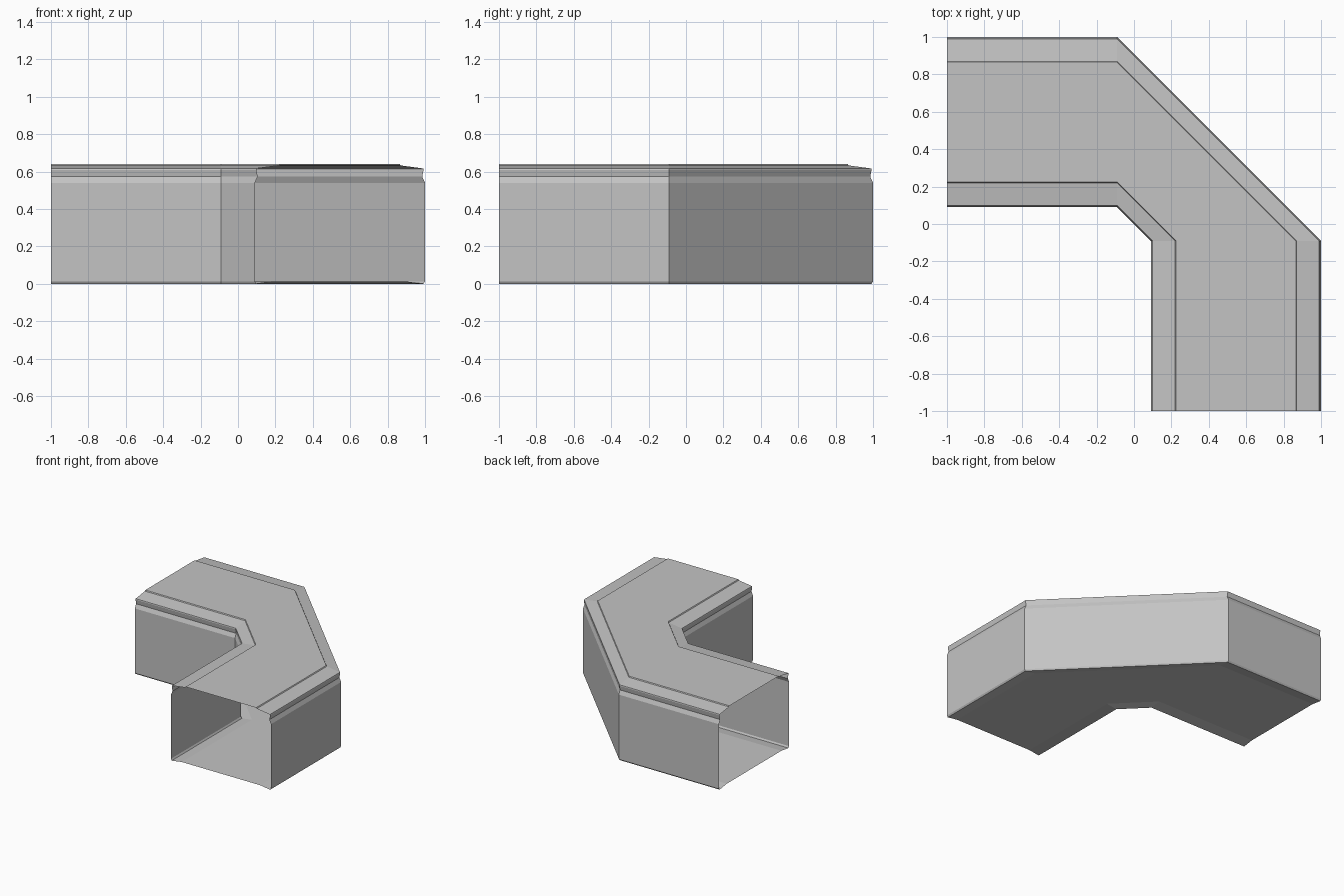
import bpy

cube = bpy.data.objects.get("Cube")
if cube:
    bpy.data.objects.remove(cube, do_unlink=True)

CENTRE = 0.545   # distance of the duct centreline from the axes
BEND = -0.09     # where the straight runs meet the diagonal

grey = bpy.data.materials.new("sheet grey")
grey.use_nodes = True
grey.diffuse_color = (0.55, 0.55, 0.55, 1)
grey.node_tree.nodes["Principled BSDF"].inputs["Base Color"].default_value = (0.55, 0.55, 0.55, 1)


def sweep(name, profile):
    """Sweep an open (offset, height) profile round the two-fold bend."""
    rings = [
        [(CENTRE + w, -1, z) for w, z in profile],
        [(CENTRE + w, BEND, z) for w, z in profile],
        [(BEND, CENTRE + w, z) for w, z in profile],
        [(-1, CENTRE + w, z) for w, z in profile],
    ]
    n = len(profile)
    verts = [v for ring in rings for v in ring]
    faces = [(r * n + i, (r + 1) * n + i, (r + 1) * n + i + 1, r * n + i + 1)
             for r in range(len(rings) - 1) for i in range(n - 1)]
    mesh = bpy.data.meshes.new(name)
    mesh.from_pydata(verts, [], faces)
    mesh.materials.append(grey)
    obj = bpy.data.objects.new(name, mesh)
    bpy.context.collection.objects.link(obj)
    return obj


def mirrored(half):
    """Complete a half profile that runs outward from the middle."""
    return [(-w, z) for w, z in reversed(half)] + half


# Open trough: raised floor, upright walls and a pinched rim
trough_half = [(0.355, 0.013), (0.447, 0), (0.455, 0.013),
               (0.455, 0.54), (0.44, 0.573)]
sweep("duct_trough", mirrored(trough_half))

# Lid: raised flat panel, sloping margins and turned-down edges
lid_half = [(0.32, 0.64), (0.325, 0.633), (0.445, 0.617), (0.447, 0.61), (0.44, 0.573)]
sweep("duct_lid", list(reversed(mirrored(lid_half))))
